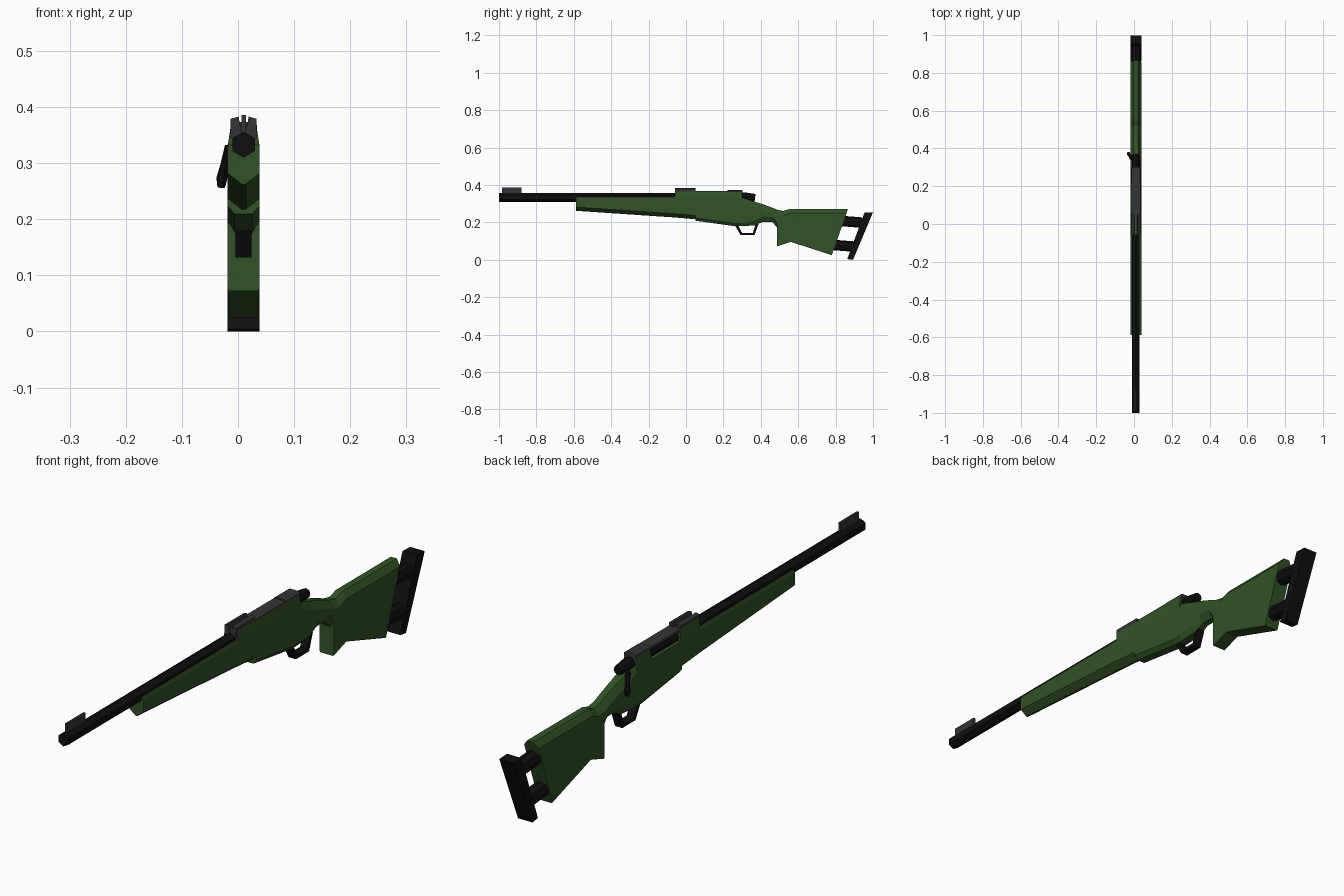
import bpy, bmesh, math
from mathutils import Vector

if "Cube" in bpy.data.objects:
    bpy.data.objects.remove(bpy.data.objects["Cube"])

CX = 0.01  # centre line of the rifle


def mat(name, c):
    m = bpy.data.materials.new(name)
    m.diffuse_color = (*c, 1)
    m.use_nodes = True
    m.node_tree.nodes["Principled BSDF"].inputs["Base Color"].default_value = m.diffuse_color
    return m


GREEN = mat("green stock", (0.032, 0.085, 0.020))
BLACK = mat("black metal", (0.0045, 0.0045, 0.005))
GREY = mat("dark grey metal", (0.035, 0.035, 0.038))


def finish(bm, name, m):
    bmesh.ops.remove_doubles(bm, verts=bm.verts, dist=1e-5)
    bmesh.ops.recalc_face_normals(bm, faces=bm.faces)
    me = bpy.data.meshes.new(name)
    bm.to_mesh(me)
    bm.free()
    o = bpy.data.objects.new(name, me)
    bpy.context.collection.objects.link(o)
    me.materials.append(m)
    return o


def loft(name, rings, m, closed=False):
    bm = bmesh.new()
    rs = [[bm.verts.new(p) for p in r] for r in rings]
    n = len(rs[0])
    for a, b in zip(rs, rs[1:]):
        for i in range(n):
            j = (i + 1) % n
            bm.faces.new((a[i], a[j], b[j], b[i]))
    bm.faces.new(rs[0][::-1])
    bm.faces.new(rs[-1])
    return finish(bm, name, m)


def side_prism(name, yz, x0, x1, m):
    return loft(name, [[(x, y, z) for y, z in yz] for x in (x0, x1)], m)


def front_prism(name, xz, y0, y1, m):
    return loft(name, [[(CX + x, y, z) for x, z in xz] for y in (y0, y1)], m)


def box(name, x0, x1, y0, y1, z0, z1, m):
    return side_prism(name, [(y0, z0), (y1, z0), (y1, z1), (y0, z1)], x0, x1, m)


def rod(name, pts, radii, n, m):
    pts = [Vector(p) for p in pts]
    rings = []
    for i, p in enumerate(pts):
        d = (pts[min(i + 1, len(pts) - 1)] - pts[max(i - 1, 0)]).normalized()
        u = d.orthogonal() if abs(d.y) < 0.6 else Vector((0, 0, 1)) - d * d.z
        u.normalize()
        v = d.cross(u)
        rings.append([p + radii[i] * (u * math.cos(t) + v * math.sin(t))
                      for t in (2 * math.pi * k / n for k in range(n))])
    return loft(name, rings, m)


# Stock: top y, top z, bottom y, bottom z, top half width, top chamfer,
# bottom half width, bottom chamfer
W = 0.0285
stations = [
    (-.588, .334, -.588, .262, .026, .006, .003, .020),
    (-.055, .334, -.055, .226, .026, .006, .003, .020),
    (-.055, .366, -.055, .226, .023, .036, .003, .020),
    (.05, .366, .05, .217, .023, .036, .003, .020),
    (.05, .366, .05, .209, .023, .036, .016, .015),
    (.26, .366, .26, .180, .023, .036, .016, .015),
    (.30, .364, .30, .180, .023, .036, .016, .015),
    (.30, .332, .30, .180, .018, .020, .016, .015),
    (.37, .310, .37, .184, .014, .030, .014, .025),
    (.41, .298, .41, .203, .012, .030, .012, .028),
    (.46, .279, .46, .203, .012, .026, .012, .026),
    (.487, .268, .487, .174, .012, .026, .014, .024),
    (.487, .268, .487, .072, .012, .026, .026, .004),
    (.52, .261, .52, .083, .012, .024, .026, .004),
    (.555, .272, .56, .096, .012, .022, .026, .004),
    (.866, .272, .78, .025, .012, .022, .026, .004),
]
rings = []
for yt, zt, yb, zb, wt, ct, wb, cb in stations:
    half = [(wt, zt), (W, zt - ct), (W, zb + cb), (wb, zb)]
    outline = half + [(-x, z) for x, z in reversed(half)]
    rings.append([(CX + x, yb + (yt - yb) * (z - zb) / (zt - zb), z) for x, z in outline])
stock = loft("stock", rings, GREEN)

# Ejection port cut on the bolt side
cutter = box("port_cutter", -.06, .012, .055, .22, .326, .3605, BLACK)
cutter.hide_render = True
cutter.hide_viewport = True
b = stock.modifiers.new("port", 'BOOLEAN')
b.operation = 'DIFFERENCE'
b.solver = 'EXACT'
b.object = cutter

# Barrel and bolt
rod("barrel", [(CX, -1, .333), (CX, .0, .333)], [.023] * 2, 6, BLACK)
rod("bolt", [(CX, .04, .338), (CX, .325, .338), (CX, .37, .335)], [.021, .021, .017], 8, BLACK)
rod("bolt_handle", [(CX, .335, .335), (-.016, .35, .325), (-.024, .365, .295),
                    (-.029, .372, .272), (-.030, .375, .257)],
    [.010, .010, .008, .010, .007], 6, BLACK)

# Receiver top: notched rear sight, cover plate and rear bridge
front_prism("rear_sight", [(-.023, .345), (.023, .345), (.023, .379), (.009, .383),
                           (.005, .360), (-.005, .360), (-.009, .383), (-.023, .379)],
            -.058, .05, GREY)
box("receiver_cover", CX - .0232, CX + .0232, .05, .225, .3605, .3675, GREY)
front_prism("receiver_bridge", [(-.0235, .358), (.0235, .358), (.0235, .368),
                                (.016, .373), (-.016, .373), (-.0235, .368)],
            .222, .302, GREY)

# Front sight blade
side_prism("front_sight", [(-.985, .345), (-.88, .345), (-.88, .386), (-.985, .386)],
           CX - .004, CX + .004, GREY)

# Trigger guard: a bent strap
outer = [(.26, .187), (.292, .132), (.366, .132), (.388, .192)]
inner = [(.373, .192), (.357, .144), (.300, .144), (.277, .187)]
side_prism("trigger_guard", outer + inner, CX - .0145, CX + .0145, BLACK)

# Butt pad on two posts
for name, y, z in (("upper_post", .80, .210), ("lower_post", .755, .082)):
    rod(name, [(CX, y, z), (CX, y + .14, z - .011)], [.028] * 2, 8, BLACK)
side_prism("butt_pad", [(.862, .004), (.893, 0), (.999, .252), (.955, .254)],
           CX - W, CX + W, BLACK)
